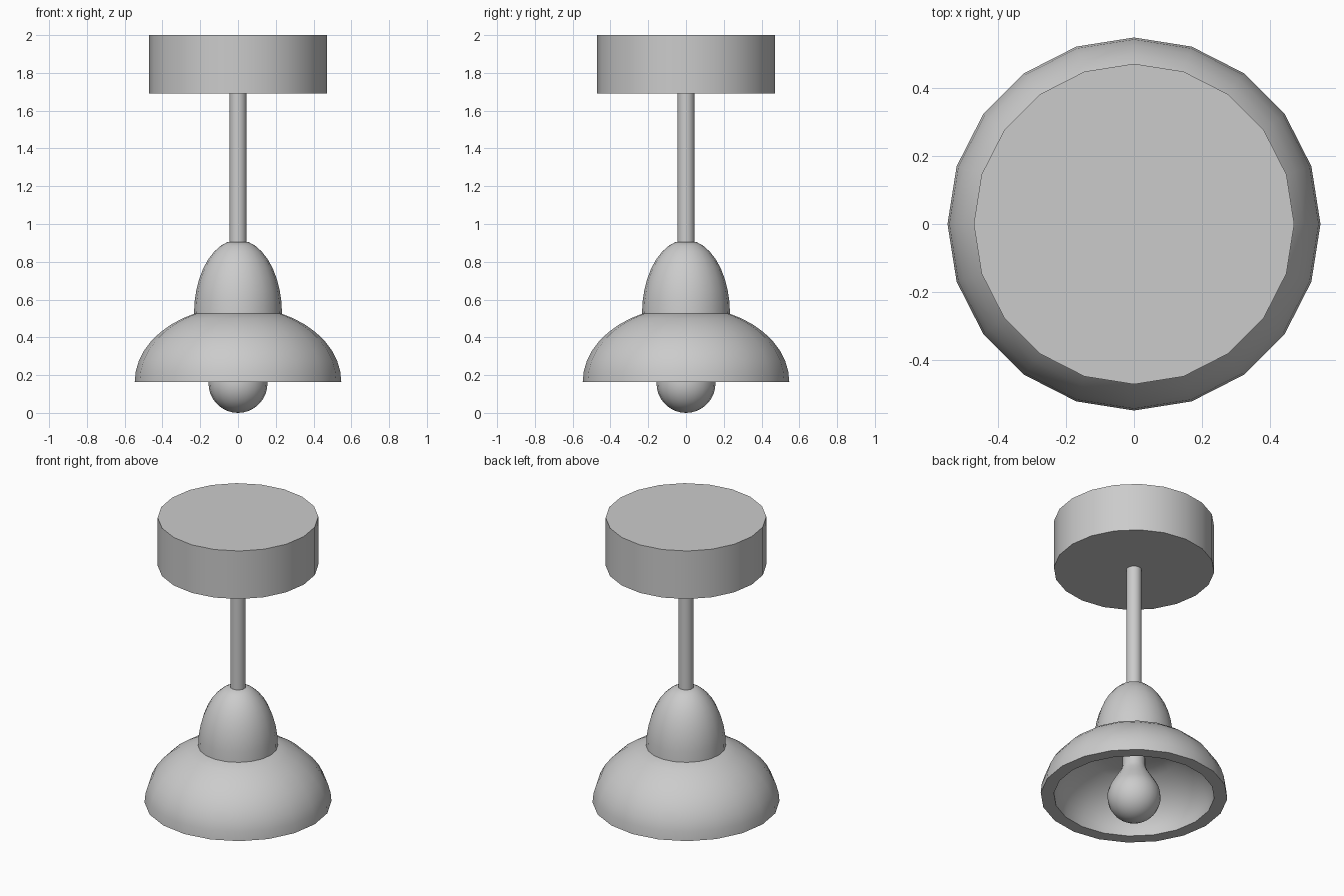
import bpy, bmesh
from math import sin, cos, pi, asin, radians

if "Cube" in bpy.data.objects:
    bpy.data.objects.remove(bpy.data.objects["Cube"])

SIDES = 20


def lathe(name, profile):
    """Revolve (radius, z) points about z; radius 0 makes a pole."""
    bm = bmesh.new()
    rings = []
    for r, z in profile:
        if r < 1e-6:
            rings.append([bm.verts.new((0, 0, z))] * SIDES)
        else:
            rings.append([bm.verts.new((r * cos(2 * pi * i / SIDES),
                                        r * sin(2 * pi * i / SIDES), z))
                          for i in range(SIDES)])
    for a, b in zip(rings, rings[1:]):
        for i in range(SIDES):
            j = (i + 1) % SIDES
            bm.faces.new(list(dict.fromkeys((a[i], a[j], b[j], b[i]))))
    bmesh.ops.recalc_face_normals(bm, faces=bm.faces)
    mesh = bpy.data.meshes.new(name)
    bm.to_mesh(mesh)
    bm.free()
    ob = bpy.data.objects.new(name, mesh)
    bpy.context.collection.objects.link(ob)
    bpy.ops.object.select_all(action='DESELECT')
    ob.select_set(True)
    bpy.context.view_layer.objects.active = ob
    bpy.ops.object.shade_smooth_by_angle(angle=radians(35))
    return ob


def dome(a, b, z0, top, steps=8):
    """Elliptical arc from radius a at z0 up to height top."""
    end = asin((top - z0) / b)
    return [(a * cos(end * i / steps), z0 + b * sin(end * i / steps))
            for i in range(steps + 1)]


# Ceiling canopy and hanging rod
lathe("ceiling_canopy", [(0, 1.69), (0.47, 1.69), (0.47, 2.0), (0, 2.0)])
lathe("rod", [(0, 0.86), (0.045, 0.86), (0.045, 1.70), (0, 1.70)])

# Domed cap above the shade
lathe("shade_cap", [(0, 0.525)] + dome(0.233, 0.391, 0.525, 0.905) + [(0, 0.905)])

# Thick bowl shade, hollow underneath
outer = dome(0.547, 0.40, 0.163, 0.527)
inner = dome(0.47, 0.325, 0.163, 0.455)
lathe("shade", [(0, 0.455)] + inner[::-1] + outer + [(0, 0.527)])

# Pear-shaped bulb with its neck
globe = [(0.156 * sin(t * pi / 18), 0.156 - 0.156 * cos(t * pi / 18))
         for t in range(0, 13)]
lathe("bulb", globe + [(0.105, 0.285), (0.08, 0.325), (0.067, 0.36),
                       (0.065, 0.48), (0, 0.48)])
